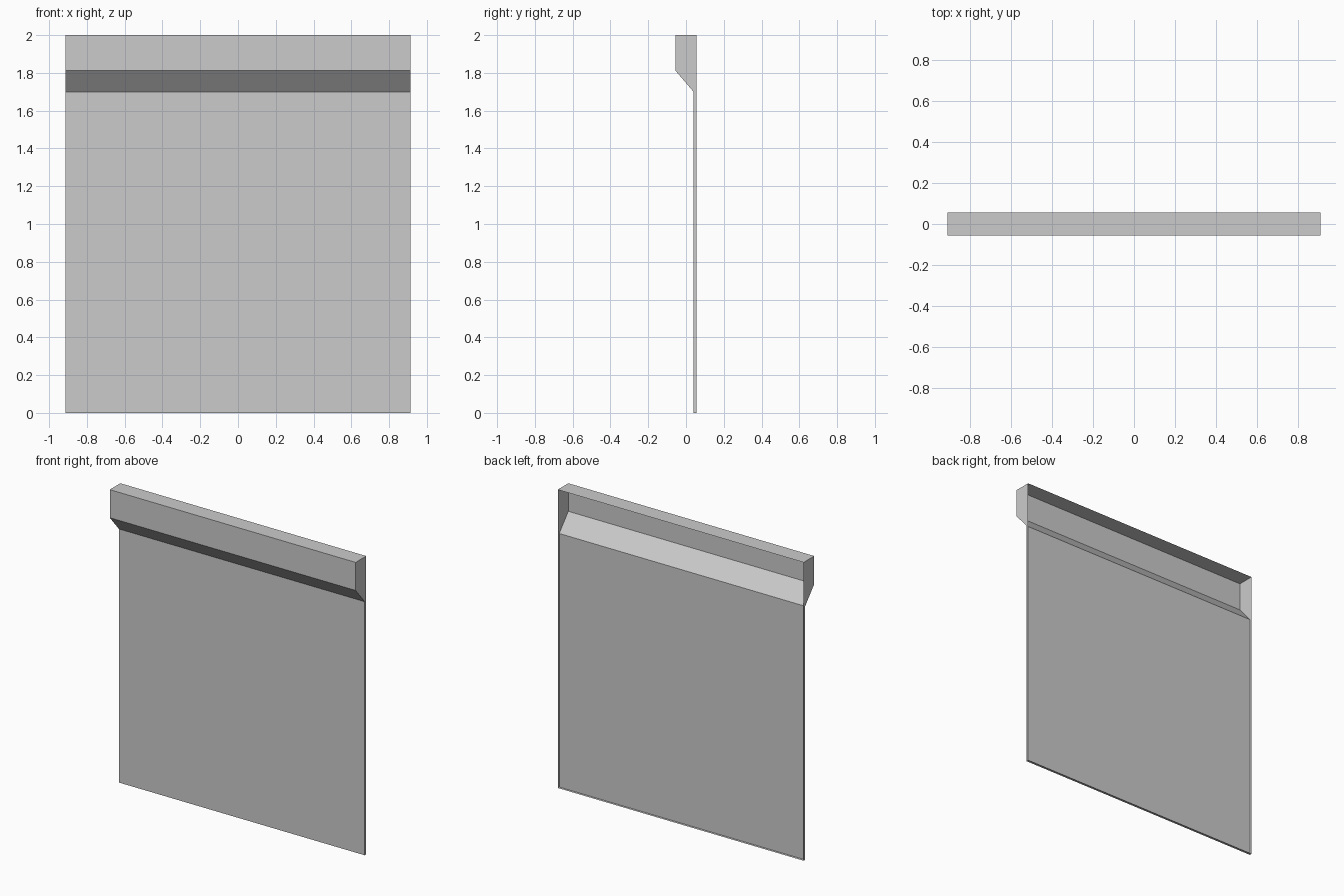
import bpy
import bmesh

cube = bpy.data.objects.get("Cube")
if cube:
    bpy.data.objects.remove(cube, do_unlink=True)

# Overall sizes
HALF_WIDTH = 0.912
BACK, SHEET, HOOD = 0.056, 0.04, -0.056
TOP, HOOD_BASE, SLOPE_BASE = 2.0, 1.812, 1.70

# Single light grey material
grey = bpy.data.materials.new("light_grey")
grey.use_nodes = True
colour = (0.6, 0.6, 0.6, 1)
grey.diffuse_color = colour
grey.node_tree.nodes["Principled BSDF"].inputs["Base Color"].default_value = colour

# Side profile (y, z), left open along the back
profile = [(BACK, TOP), (HOOD, TOP), (HOOD, HOOD_BASE),
           (SHEET, SLOPE_BASE), (SHEET, 0), (BACK, 0)]

bm = bmesh.new()
right, left = ([bm.verts.new((x, y, z)) for y, z in profile]
               for x in (-HALF_WIDTH, HALF_WIDTH))

# Folded sheet: top, hood front, slope, panel, bottom lip
for i in range(len(profile) - 1):
    bm.faces.new((right[i], right[i + 1], left[i + 1], left[i]))

# Side flanges
bm.faces.new(left)
bm.faces.new(right[::-1])

mesh = bpy.data.meshes.new("hooded_panel")
bm.to_mesh(mesh)
bm.free()
mesh.materials.append(grey)
panel = bpy.data.objects.new("hooded_panel", mesh)
bpy.context.collection.objects.link(panel)
